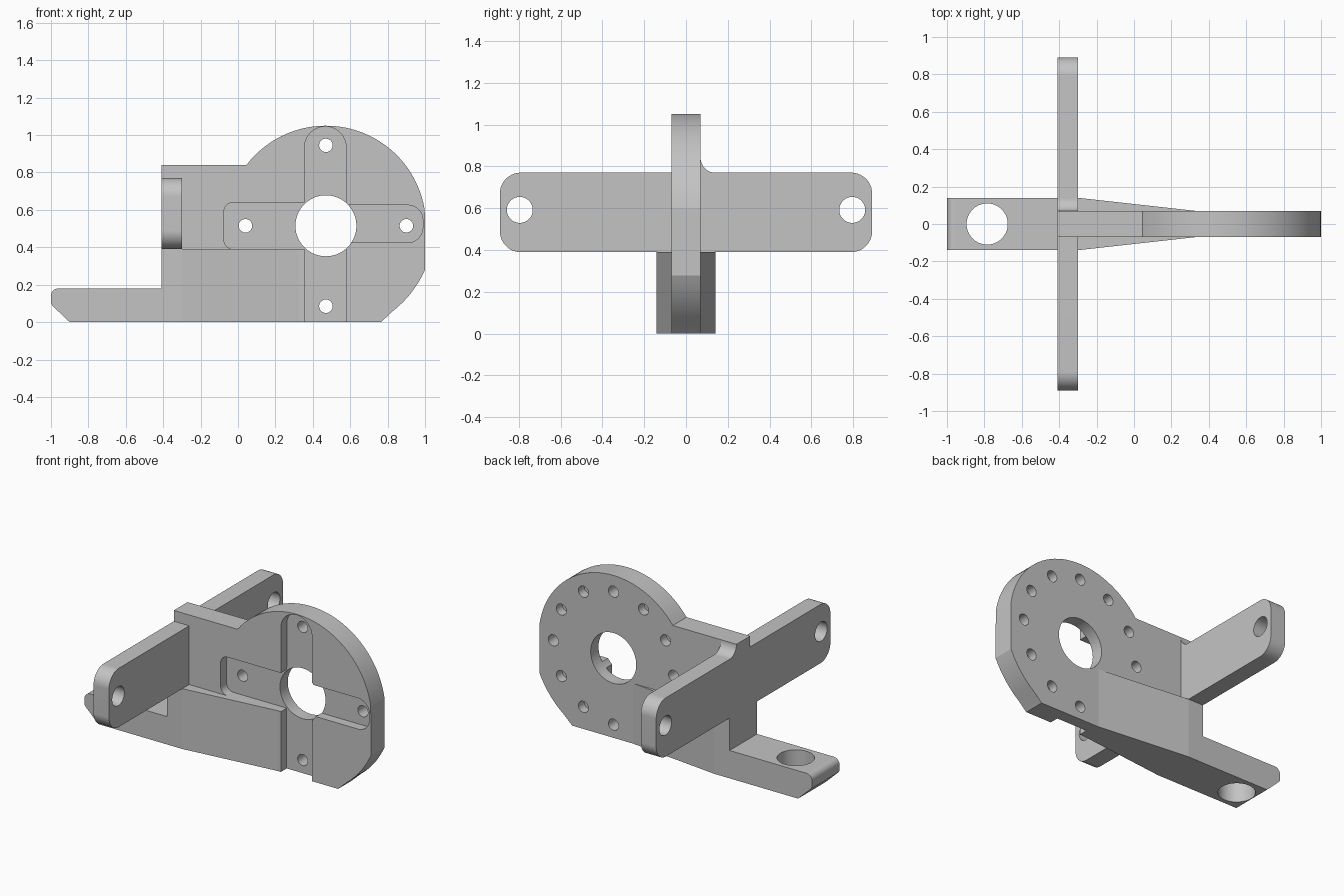
import bpy, bmesh
from math import sin, cos, radians, pi
from mathutils import Vector

old = bpy.data.objects.get("Cube")
if old:
    bpy.data.objects.remove(old)

grey = bpy.data.materials.new("light grey")
grey.use_nodes = True
grey.diffuse_color = (0.55, 0.55, 0.55, 1)
grey.node_tree.nodes["Principled BSDF"].inputs["Base Color"].default_value = (0.55, 0.55, 0.55, 1)


def arc(cx, cy, r, a0, a1):
    """Points on an arc, angles in degrees."""
    n = max(2, round(abs(a1 - a0) / 3.75))
    return [(cx + r * cos(radians(a0 + (a1 - a0) * i / n)),
             cy + r * sin(radians(a0 + (a1 - a0) * i / n))) for i in range(n + 1)]


def circle(cx, cy, r):
    return arc(cx, cy, r, 0, 360)[:-1]


def rounded_rect(u0, v0, u1, v1, r):
    return (arc(u1 - r, v1 - r, r, 0, 90) + arc(u0 + r, v1 - r, r, 90, 180)
            + arc(u0 + r, v0 + r, r, 180, 270) + arc(u1 - r, v0 + r, r, 270, 360))


def extrude(name, outline, axis, lo, hi):
    """Solid from a 2D outline, extruded along one axis."""
    place = {"x": lambda u, v, d: (d, u, v),
             "y": lambda u, v, d: (u, d, v),
             "z": lambda u, v, d: (u, v, d)}[axis]
    bm = bmesh.new()
    base = bm.faces.new([bm.verts.new(place(u, v, lo)) for u, v in outline])
    res = bmesh.ops.extrude_face_region(bm, geom=[base])
    moved = [g for g in res["geom"] if isinstance(g, bmesh.types.BMVert)]
    bmesh.ops.translate(bm, verts=moved, vec=Vector(place(0, 0, hi - lo)))
    bmesh.ops.recalc_face_normals(bm, faces=bm.faces[:])
    mesh = bpy.data.meshes.new(name)
    bm.to_mesh(mesh)
    bm.free()
    mesh.materials.append(grey)
    obj = bpy.data.objects.new(name, mesh)
    bpy.context.collection.objects.link(obj)
    return obj


def combine(target, other, operation):
    """Apply a boolean and remove the helper solid."""
    mod = target.modifiers.new("bool", "BOOLEAN")
    mod.operation = operation
    mod.solver = "EXACT"
    mod.object = other
    bpy.context.view_layer.objects.active = target
    bpy.ops.object.modifier_apply(modifier=mod.name)
    bpy.data.objects.remove(other)


HALF = 0.07           # half thickness of the upright plate
CX, CZ = 0.47, 0.515  # hub centre
FLOOR = -0.01         # bottom of the front recess

# Upright mounting plate with its disc
plate_outline = ([(-0.41, 0), (0.765, 0)] + arc(CX, CZ, 0.58, -52, -24)
                 + arc(CX, CZ, 0.535, 9, 142.6) + [(-0.41, 0.84)])
plate_outline = [(min(x, 1), z) for x, z in plate_outline]
bracket = extrude("bracket", plate_outline, "y", -HALF, HALF)

# Tapered wedge flanking the lower plate
wedge = extrude("wedge", [(-0.41, -0.14), (-0.3, -0.14), (0.33, -HALF),
                          (0.33, HALF), (-0.3, 0.14), (-0.41, 0.14)], "z", 0, 0.39)
combine(bracket, wedge, "UNION")

# Foot with chamfered tip
foot_outline = ([(-0.4, 0), (-0.4, 0.18)] + arc(-0.96, 0.14, 0.04, 90, 180)
                + arc(-0.965, 0.11, 0.035, 180, 225) + [(-0.9, 0)])
combine(bracket, extrude("foot", foot_outline, "y", -0.14, 0.14), "UNION")

# Cross bar with rounded ends, and the fillet where it meets the plate
bar = extrude("cross_bar", rounded_rect(-0.89, 0.39, 0.89, 0.77, 0.1), "x", -0.41, -0.3)
combine(bracket, bar, "UNION")
fillet = [(0.05, 0.75), (0.14, 0.75)] + arc(0.14, 0.84, 0.07, 270, 180) + [(0.05, 0.84)]
combine(bracket, extrude("fillet", fillet, "x", -0.41, -0.3), "UNION")

# Cross-shaped recess in the front face
recess = extrude("recess", [(0.355, -0.1), (0.578, -0.1)]
                 + arc(CX - 0.003, 0.934, 0.111, 0, 180), "y", -0.3, FLOOR)
left_arm = extrude("left_arm", rounded_rect(-0.075, 0.39, 0.5, 0.64, 0.05), "y", -0.3, FLOOR)
right_arm = extrude("right_arm", rounded_rect(0.4, 0.425, 0.988, 0.625, 0.08), "y", -0.3, FLOOR)
for part in (recess, left_arm, right_arm):
    combine(bracket, part, "DIFFERENCE")

# Hub bore and bolt holes; only the four on the axes go right through
combine(bracket, extrude("bore", circle(CX, CZ, 0.163), "y", -0.5, 0.5), "DIFFERENCE")
for deg in range(0, 360, 30):
    if deg in (210, 240):
        continue
    x, z = CX + 0.43 * cos(radians(deg)), CZ + 0.43 * sin(radians(deg))
    start = -0.5 if deg % 90 == 0 else 0.01
    combine(bracket, extrude("bolt_hole", circle(x, z, 0.036), "y", start, 0.5), "DIFFERENCE")

# Holes in the bar ends and in the foot
for side in (-1, 1):
    combine(bracket, extrude("bar_hole", circle(side * 0.795, 0.592, 0.062), "x", -0.6, -0.1),
            "DIFFERENCE")
combine(bracket, extrude("foot_hole", circle(-0.785, 0, 0.11), "z", -0.2, 0.5), "DIFFERENCE")

# Smooth curved walls, keep every other edge crisp
bpy.ops.object.select_all(action="DESELECT")
bracket.select_set(True)
bpy.context.view_layer.objects.active = bracket
bpy.ops.object.shade_smooth_by_angle(angle=radians(5))
